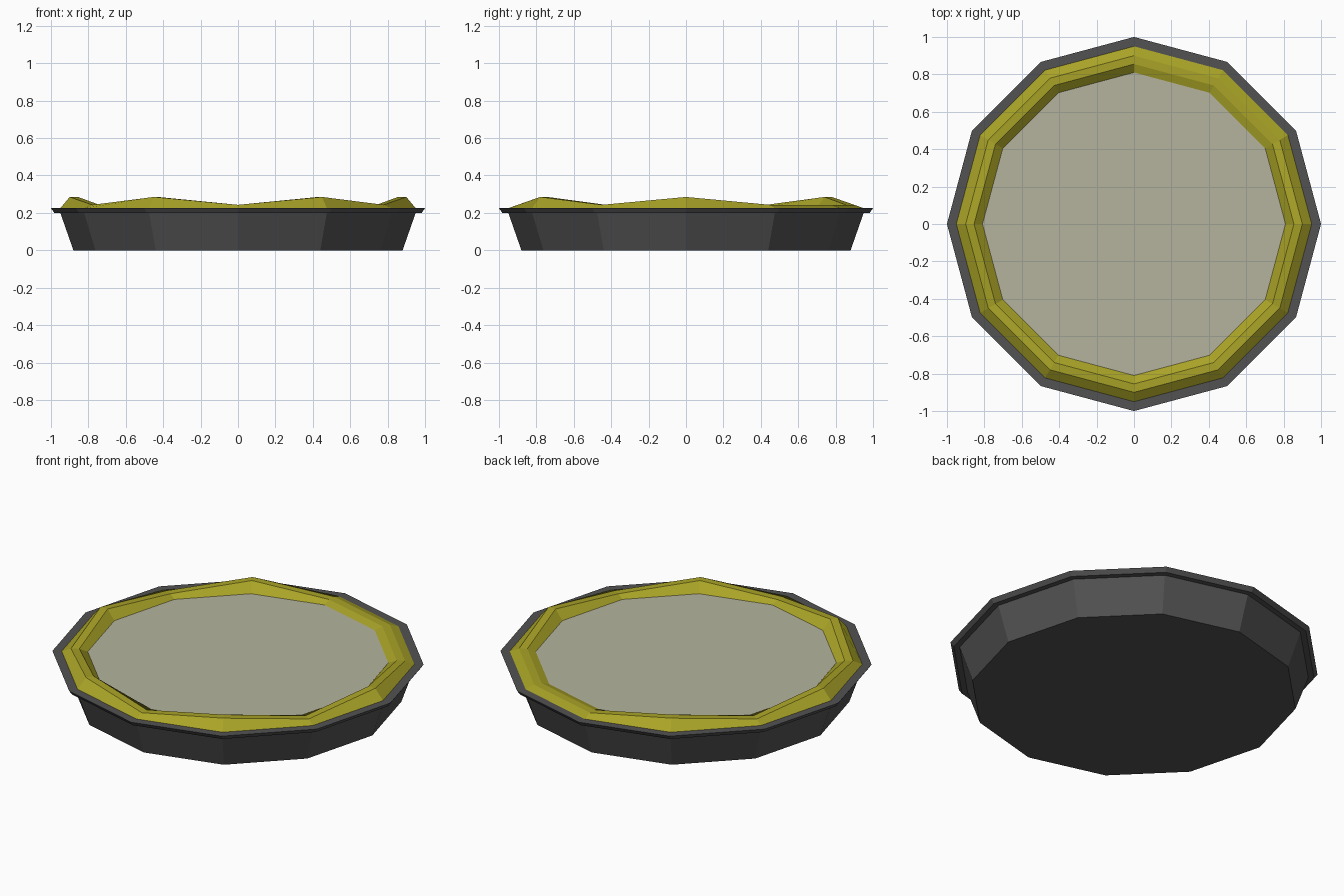
import bpy
from math import cos, sin, pi

SIDES = 12

if "Cube" in bpy.data.objects:
    bpy.data.objects.remove(bpy.data.objects["Cube"], do_unlink=True)


def material(name, rgb):
    mat = bpy.data.materials.new(name)
    mat.use_nodes = True
    mat.diffuse_color = (*rgb, 1)
    bsdf = next(n for n in mat.node_tree.nodes if n.type == "BSDF_PRINCIPLED")
    bsdf.inputs["Base Color"].default_value = (*rgb, 1)
    bsdf.inputs["Roughness"].default_value = 0.8
    return mat


def lathe(name, profile, mat, cap_start=False, cap_end=False):
    """Sweep (radius, height) points round z; a height may be a function of the side."""
    verts, faces = [], []
    for radius, height in profile:
        for i in range(SIDES):
            a = 2 * pi * i / SIDES
            z = height(i) if callable(height) else height
            verts.append((radius * cos(a), radius * sin(a), z))
    for ring in range(len(profile) - 1):
        lo, hi = ring * SIDES, (ring + 1) * SIDES
        for i in range(SIDES):
            j = (i + 1) % SIDES
            faces.append((lo + i, lo + j, hi + j, hi + i))
    if cap_start:
        faces.append(tuple(reversed(range(SIDES))))
    if cap_end:
        faces.append(tuple(range(len(verts) - SIDES, len(verts))))
    mesh = bpy.data.meshes.new(name)
    mesh.from_pydata(verts, [], faces)
    mesh.materials.append(mat)
    obj = bpy.data.objects.new(name, mesh)
    bpy.context.collection.objects.link(obj)
    return obj


def crimp(i):
    """Crust height: alternate peaks and dips, with one flattened peak at the back."""
    return 0.285 if i % 2 == 0 and i != 2 else 0.243


metal = material("dark_grey_metal", (0.085, 0.085, 0.085))
pastry = material("olive_yellow_crust", (0.40, 0.37, 0.02))
cream = material("pale_cream_filling", (0.46, 0.455, 0.34))

# Tapered dish with a thin flared rim
lathe("dish", [(0.88, 0), (0.95, 0.2), (0.982, 0.2), (1, 0.225), (0.94, 0.225)],
      metal, cap_start=True)

# Crimped pastry ring
lathe("crust", [(0.95, 0.225), (0.9, crimp), (0.855, crimp), (0.81, 0.228)], pastry)

# Flat filling with a hidden skirt below the crust
lathe("filling", [(0.8, 0.2), (0.81, 0.228)], cream, cap_end=True)
